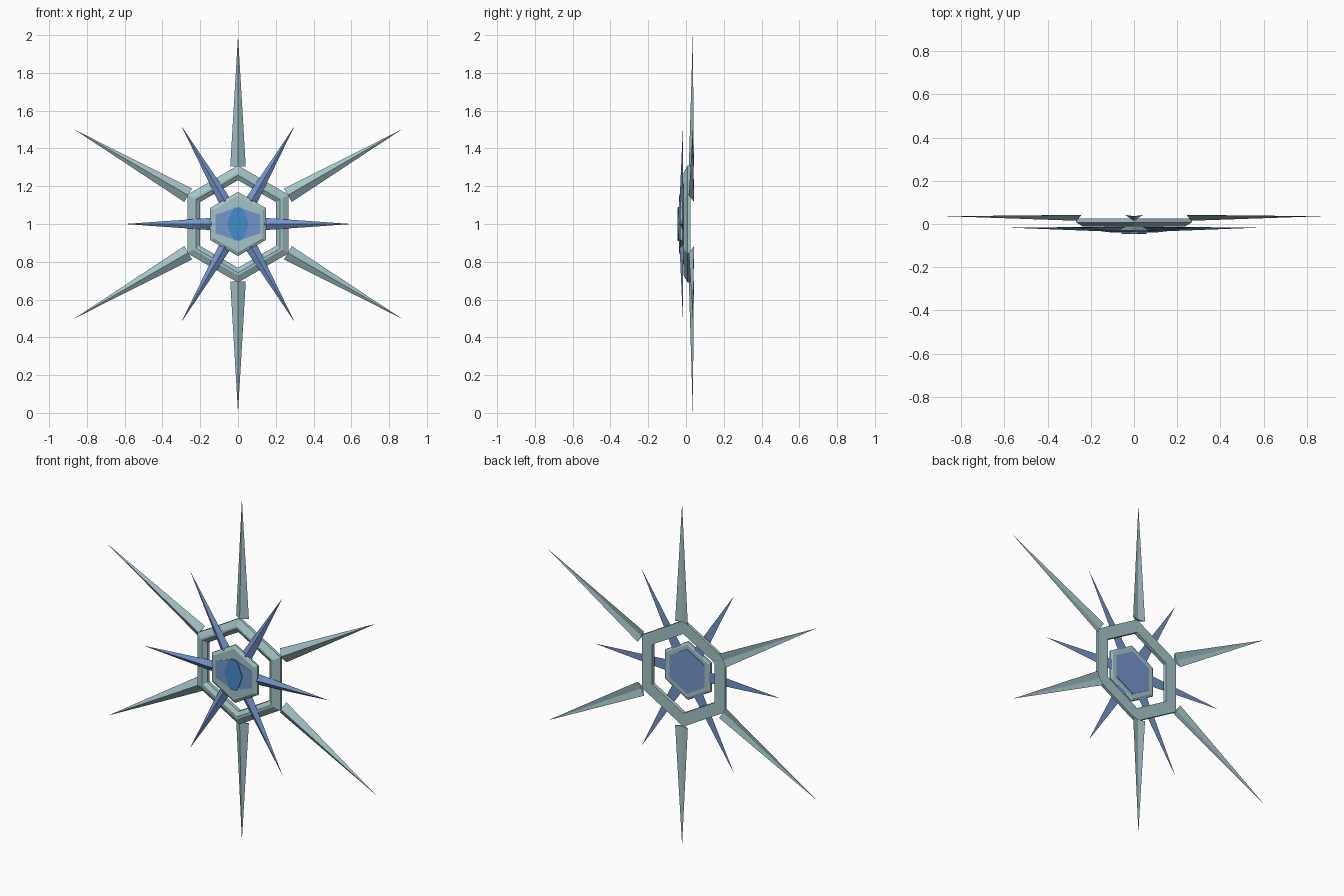
import bpy
import bmesh
from math import sin, cos, radians
from mathutils import Matrix, Vector

cube = bpy.data.objects.get("Cube")
if cube:
    bpy.data.objects.remove(cube, do_unlink=True)


def make_material(name, rgb):
    m = bpy.data.materials.new(name)
    m.use_nodes = True
    m.diffuse_color = (*rgb, 1)
    m.node_tree.nodes["Principled BSDF"].inputs["Base Color"].default_value = (*rgb, 1)
    return m


ice = make_material("pale ice", (0.37, 0.55, 0.57))
blue = make_material("periwinkle blue", (0.18, 0.30, 0.60))
bright = make_material("bright blue", (0.06, 0.26, 0.60))

CENTRE = Vector((0, 0, 1))


def finish(bm, name, mat):
    bmesh.ops.recalc_face_normals(bm, faces=bm.faces)
    mesh = bpy.data.meshes.new(name)
    bm.to_mesh(mesh)
    bm.free()
    mesh.materials.append(mat)
    obj = bpy.data.objects.new(name, mesh)
    bpy.context.collection.objects.link(obj)


def spike(name, angle, start, tip, section, tip_y, mat):
    """Pointed bar running outward from the centre; section is (width, y)."""
    bm = bmesh.new()
    turn = Matrix.Rotation(radians(-angle), 3, 'Y')
    base = [bm.verts.new(CENTRE + turn @ Vector((start, y, w))) for w, y in section]
    end = bm.verts.new(CENTRE + turn @ Vector((tip, tip_y, 0)))
    bm.faces.new(base)
    for i, v in enumerate(base):
        bm.faces.new((v, base[(i + 1) % len(base)], end))
    finish(bm, name, mat)


def hexagon(r, squash=1.0):
    return [(r * sin(radians(60 * i)), r * squash * cos(radians(60 * i))) for i in range(6)]


def loft(name, loops, mat, closed=False):
    """Skin outlines given as (points, y); capped, or closed into a ring."""
    bm = bmesh.new()
    rings = [[bm.verts.new((x, y, 1 + z)) for x, z in pts] for pts, y in loops]
    pairs = list(zip(rings, rings[1:]))
    if closed:
        pairs.append((rings[-1], rings[0]))
    else:
        bm.faces.new(rings[0])
        bm.faces.new(rings[-1])
    for a, b in pairs:
        n = len(a)
        for i in range(n):
            j = (i + 1) % n
            bm.faces.new((a[i], a[j], b[j], b[i]))
    finish(bm, name, mat)


# Hexagonal ring with a bevelled front
ring_profile = [(0.31, 0.025), (0.31, 0.008), (0.272, -0.012),
                (0.258, -0.012), (0.232, 0.004), (0.232, 0.025)]
loft("hexagonal_ring", [(hexagon(r), y) for r, y in ring_profile], ice, closed=True)

# Long outer and short inner spikes
outer_section = [(-0.041, 0.042), (0, 0.015), (0.041, 0.042), (0, 0.034)]
inner_section = [(-0.036, -0.014), (0, -0.036), (0.036, -0.014)]
for k in range(6):
    spike(f"outer_spike_{k + 1}", 30 + 60 * k, 0.305, 1.0, outer_section, 0.036, ice)
    spike(f"inner_spike_{k + 1}", 60 * k, 0.09, 0.6, inner_section, -0.016, blue)

# Central medallion
loft("medallion", [(hexagon(0.155), -0.012), (hexagon(0.17), -0.018),
                   (hexagon(0.17), -0.028), (hexagon(0.15), -0.038)], ice)
loft("back_plate", [(hexagon(0.13), -0.013), (hexagon(0.13), -0.009)], blue)

# Faceted blue inlay, ridged down the middle
bm = bmesh.new()
outline = [bm.verts.new((x, -0.0375 if abs(x) > 0.01 else -0.043, 1 + z))
           for x, z in hexagon(0.15, 0.6)]
bottom = [bm.verts.new((v.co.x, -0.034, v.co.z)) for v in outline]
bm.faces.new(outline[0:4])
bm.faces.new(outline[3:6] + outline[0:1])
bm.faces.new(bottom)
for i in range(6):
    j = (i + 1) % 6
    bm.faces.new((outline[i], outline[j], bottom[j], bottom[i]))
finish(bm, "blue_inlay", blue)

# Bright gem at the centre
gem = [(0.018, 0.088), (0.034, 0.065), (0.058, 0), (0.034, -0.065), (0.018, -0.088)]
gem += [(-x, z) for x, z in reversed(gem)]
loft("centre_gem", [(gem, -0.038), (gem, -0.0455)], bright)
